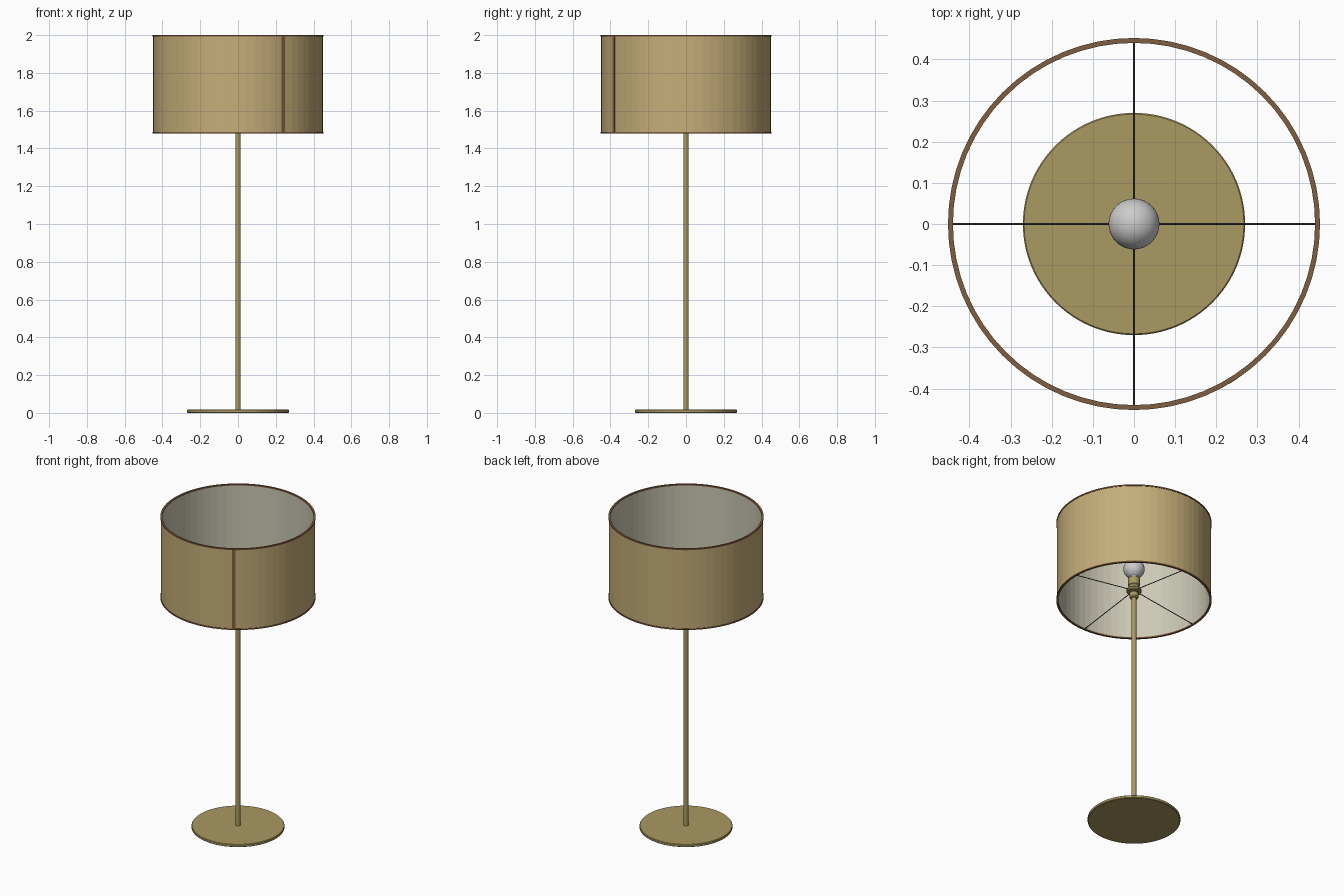
import bpy, bmesh, math
from mathutils import Vector

if "Cube" in bpy.data.objects:
    bpy.data.objects.remove(bpy.data.objects["Cube"])


def material(name, rgb):
    m = bpy.data.materials.new(name)
    m.diffuse_color = (*rgb, 1)
    m.use_nodes = True
    m.node_tree.nodes["Principled BSDF"].inputs["Base Color"].default_value = m.diffuse_color
    return m


BRASS = material("brass", (0.40, 0.32, 0.12))
FABRIC = material("fabric", (0.56, 0.42, 0.19))
LINING = material("lining", (0.60, 0.58, 0.46))
TRIM = material("brown_trim", (0.22, 0.11, 0.05))
WIRE = material("dark_wire", (0.07, 0.07, 0.07))
GLASS = material("bulb_glass", (0.75, 0.75, 0.76))


def finish(name, bm, mat):
    bmesh.ops.remove_doubles(bm, verts=bm.verts, dist=1e-5)
    bmesh.ops.recalc_face_normals(bm, faces=bm.faces)
    me = bpy.data.meshes.new(name)
    bm.to_mesh(me)
    bm.free()
    me.materials.append(mat)
    ob = bpy.data.objects.new(name, me)
    bpy.context.collection.objects.link(ob)
    return ob


def lathe(name, profile, mat, sides=64, closed=False, smooth=True):
    """Spin an (r, z) profile about the z axis."""
    bm = bmesh.new()
    vs = [bm.verts.new((r, 0, z)) for r, z in profile]
    pairs = list(zip(vs, vs[1:])) + ([(vs[-1], vs[0])] if closed else [])
    es = [bm.edges.new(p) for p in pairs]
    bmesh.ops.spin(bm, geom=vs + es, cent=(0, 0, 0), axis=(0, 0, 1),
                   angle=math.tau, steps=sides, use_duplicate=False)
    ob = finish(name, bm, mat)
    if smooth:
        bpy.context.view_layer.objects.active = ob
        ob.select_set(True)
        bpy.ops.object.shade_smooth_by_angle(angle=math.radians(35))
        ob.select_set(False)
    return ob


def rod(name, a, b, radius, mat):
    a, b = Vector(a), Vector(b)
    bm = bmesh.new()
    bmesh.ops.create_cone(bm, cap_ends=True, segments=8, radius1=radius,
                          radius2=radius, depth=(b - a).length)
    bm.transform((b - a).to_track_quat('Z', 'Y').to_matrix().to_4x4())
    bmesh.ops.translate(bm, verts=bm.verts, vec=(a + b) / 2)
    return finish(name, bm, mat)


# Base and pole
lathe("base", [(0, 0), (0.266, 0), (0.27, 0.003), (0.27, 0.015),
               (0.267, 0.018), (0, 0.018)], BRASS, 96)
lathe("pole", [(0, 0.015), (0.014, 0.015), (0.014, 1.53), (0, 1.53)], BRASS, 24)

# Lamp holder: collar, hub disc and socket
lathe("collar", [(0, 1.495), (0.022, 1.495), (0.027, 1.502), (0.027, 1.527),
                 (0.02, 1.535), (0, 1.535)], BRASS, 32)
lathe("hub", [(0, 1.535), (0.042, 1.535), (0.045, 1.539), (0.045, 1.549),
              (0.042, 1.553), (0, 1.553)], BRASS, 32)
lathe("socket", [(0, 1.55), (0.03, 1.55), (0.03, 1.575), (0.034, 1.58),
                 (0.034, 1.625), (0.028, 1.63), (0, 1.63)], BRASS, 32)

# Bulb: neck flowing into a globe
globe = [(0.062 * math.sin(t), 1.692 + 0.062 * -math.cos(t))
         for t in (math.radians(35 + 145 * i / 14) for i in range(14))]
lathe("bulb", [(0, 1.625), (0.026, 1.625), (0.029, 1.636)] + globe
      + [(0, 1.754)], GLASS, 32)

# Shade: fabric outside, pale lining inside
lathe("shade", [(0.449, 1.485), (0.449, 1.997)], FABRIC, smooth=False)
lathe("shade_lining", [(0.442, 1.997), (0.442, 1.485)], LINING, smooth=False)

# Trim rings on both rims
for name, z in (("bottom_trim", 1.48), ("top_trim", 1.992)):
    lathe(name, [(0.44, z), (0.452, z), (0.452, z + 0.008), (0.44, z + 0.008)],
          TRIM, closed=True, smooth=False)

# Vertical seam strip at the front right
bm = bmesh.new()
bmesh.ops.create_cube(bm, size=1)
bmesh.ops.scale(bm, verts=bm.verts, vec=(0.005, 0.02, 0.51))
ang = math.radians(-58)
seam = finish("shade_seam", bm, TRIM)
seam.location = (0.4495 * math.cos(ang), 0.4495 * math.sin(ang), 1.74)
seam.rotation_euler.z = ang

# Four wires from the hub to the bottom rim
for i in range(4):
    c, s = math.cos(i * math.pi / 2), math.sin(i * math.pi / 2)
    rod(f"spoke_{i + 1}", (0.03 * c, 0.03 * s, 1.544),
        (0.444 * c, 0.444 * s, 1.487), 0.0025, WIRE)
